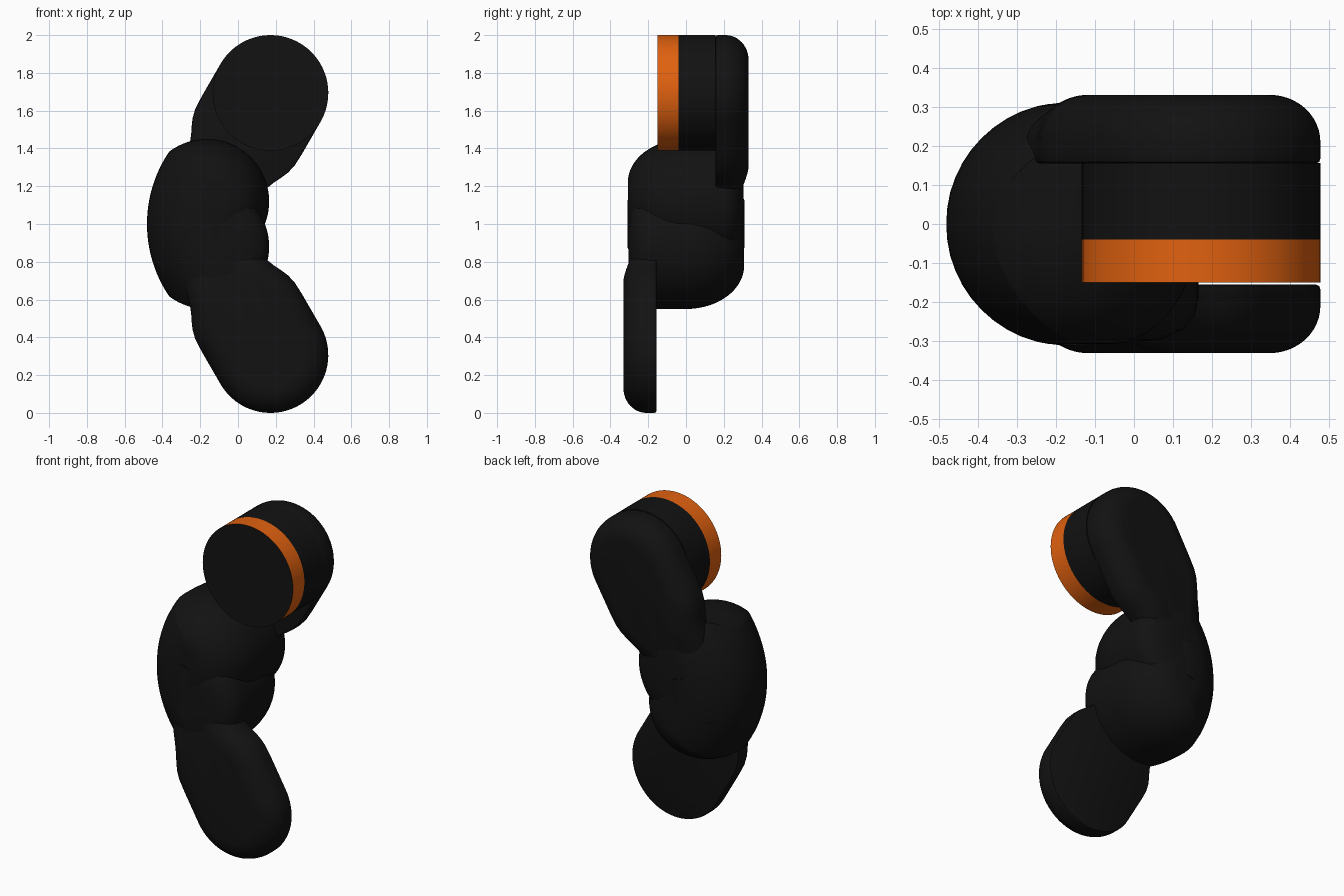
import bpy, bmesh, math
from mathutils import Vector

if "Cube" in bpy.data.objects:
    bpy.data.objects.remove(bpy.data.objects["Cube"])


def material(name, col):
    m = bpy.data.materials.new(name)
    m.diffuse_color = (*col, 1)
    m.use_nodes = True
    m.node_tree.nodes["Principled BSDF"].inputs["Base Color"].default_value = m.diffuse_color
    return m


BLACK = material("black_plastic", (0.006, 0.006, 0.006))
ORANGE = material("orange_band", (0.75, 0.12, 0.005))


def loft(name, rings, mat=BLACK, flip=False, angle=35):
    """Skin closed rings of points, cap the ends; flip = half turn about the x axis at z=1."""
    bm = bmesh.new()
    rows = [[bm.verts.new((x, -y, 2 - z) if flip else (x, y, z)) for x, y, z in r] for r in rings]
    n = len(rows[0])
    for a, b in zip(rows, rows[1:]):
        for i in range(n):
            j = (i + 1) % n
            bm.faces.new((a[i], a[j], b[j], b[i]))
    bm.faces.new(rows[0])
    bm.faces.new(rows[-1])
    bmesh.ops.recalc_face_normals(bm, faces=bm.faces)
    me = bpy.data.meshes.new(name)
    bm.to_mesh(me)
    bm.free()
    me.materials.append(mat)
    ob = bpy.data.objects.new(name, me)
    bpy.context.collection.objects.link(ob)
    smooth(ob, angle)
    return ob


def smooth(ob, angle=35):
    bpy.ops.object.select_all(action='DESELECT')
    bpy.context.view_layer.objects.active = ob
    ob.select_set(True)
    bpy.ops.object.shade_smooth_by_angle(angle=math.radians(angle))


def revolve(profile, cx, cz, n=80):
    """Rings about a y-parallel axis from (radius, y) pairs."""
    return [[(cx + r * math.cos(math.tau * i / n), y, cz + r * math.sin(math.tau * i / n))
             for i in range(n)] for r, y in profile]


# Limiting lens: the outer curve of the bent elbow
semi = [math.radians(-90 + 180 * i / 24) for i in range(25)]
lens = loft("elbow_limit", revolve([(0.37 + 0.312 * math.cos(a), 0.312 * math.sin(a)) for a in semi], 0.2, 1, 128))
lens.hide_render = True

# Joint drum profile: rounded at the arm side, domed on the opposite side
drum = [(0.14, 0.305), (0.23, 0.297), (0.29, 0.27), (0.32, 0.235), (0.33, 0.19), (0.33, 0.1)]
drum += [(0.1 + 0.23 * math.cos(t), -0.308 * math.sin(t)) for t in [math.pi / 2 * i / 16 for i in range(17)]]

# Arm outline: s runs from the outer end to the elbow, w is the half width
R, CX, CZ = 0.306, 0.172, 1.694
half = [(-R * math.cos(a), R * math.sin(a)) for a in [math.pi / 2 * i / 20 for i in range(1, 21)]]
half += [(0.1, R), (0.2, R), (0.27, 0.303), (0.32, 0.291), (0.36, 0.274), (0.40, 0.254), (0.44, 0.238),
         (0.48, 0.228), (0.53, 0.215), (0.58, 0.19), (0.63, 0.145), (0.66, 0.08)]
outline = [Vector((-R, 0))] + [Vector(p) for p in half] + [Vector((0.67, 0))]
outline += [Vector((s, -w)) for s, w in reversed(half)]


def arm_ring(inset, y):
    ring = []
    n = len(outline)
    for i, p in enumerate(outline):
        t = (outline[(i + 1) % n] - outline[i - 1]).normalized()
        s, w = p + Vector((t.y, -t.x)) * inset
        f = min(max((s - 0.38) / 0.18, 0), 1)
        f = f * f * (3 - 2 * f)
        yy = 0.155 + (y - 0.155) * (1 - 0.2 * f)     # thin down into the elbow
        ring.append((CX - 0.5 * s - 0.866 * w, yy, CZ - 0.866 * s + 0.5 * w))
    return ring


layers = [(0.012, 0.155), (0.003, 0.159), (0, 0.168), (0, 0.19)]
layers += [(0.13 * (1 - math.cos(t)), 0.21 + 0.121 * math.sin(t)) for t in
           [math.pi / 2 * i / 12 for i in range(13)]]

# Flip the inset if the outline normal points outward
probe = arm_ring(0.1, 0.2)[0]
if (probe[0] - CX) ** 2 + (probe[2] - CZ) ** 2 > R * R:
    layers = [(-d, y) for d, y in layers]

for side, flip in (("upper", False), ("lower", True)):
    # Arm plate and elbow drum
    loft(side + "_arm", [arm_ring(d, y) for d, y in layers], flip=flip)
    ob = loft(side + "_elbow_drum", revolve(drum, -0.165, 1.12), flip=flip)
    mod = ob.modifiers.new("limit", 'BOOLEAN')
    mod.operation, mod.object, mod.solver = 'INTERSECT', lens, 'EXACT'
    while ob.modifiers[0] != mod:
        ob.modifiers.move(len(ob.modifiers) - 1, 0)
    bpy.ops.object.modifier_apply(modifier=mod.name)
    smooth(ob)
bpy.data.objects.remove(lens)

# Bent tube joining the two drums
tube = []
for k in range(-8, 9):
    a = math.radians(18 * k / 8)
    ring = []
    for i in range(64):
        t = math.tau * i / 64
        rad = 0.37 + 0.311 * math.cos(t)
        ring.append((0.2 - rad * math.cos(a), 0.311 * math.sin(t), 1 + rad * math.sin(a)))
    tube.append(ring)
loft("elbow_tube", tube)

# Motor housing at the upper end with its orange band
loft("motor_housing", revolve([(R, 0.157), (R, -0.04)], CX, CZ))
band = loft("orange_band", revolve([(R, -0.04), (R, -0.15)], CX, CZ), ORANGE)
band.data.materials.append(BLACK)
for p in band.data.polygons:
    if abs(p.normal.y) > 0.9:
        p.material_index = 1
